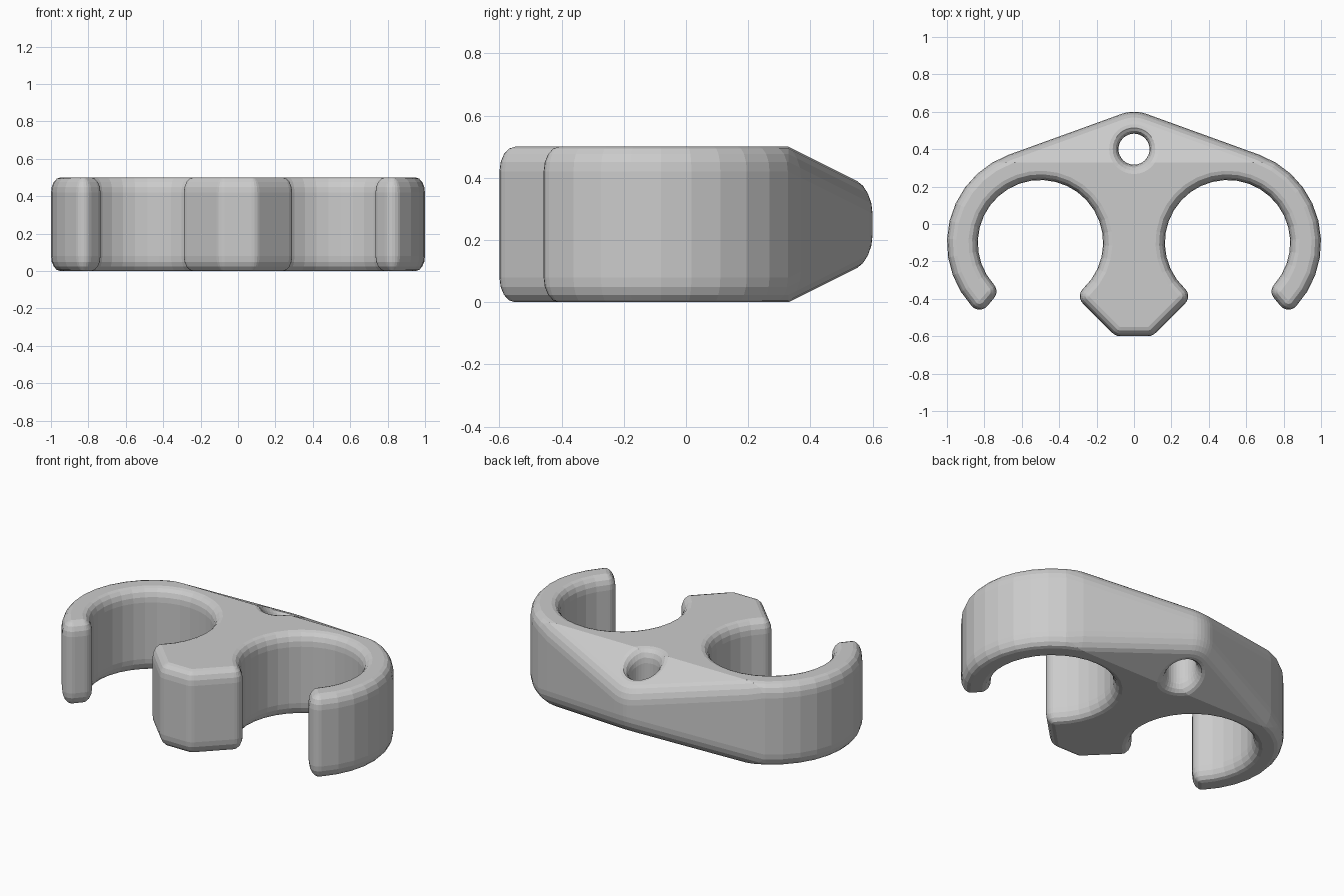
import bpy, bmesh
from math import sin, cos, asin, radians, degrees, pi

if "Cube" in bpy.data.objects:
    bpy.data.objects.remove(bpy.data.objects["Cube"])

HEIGHT, EDGE_IN, EDGE_Z, STEPS = 0.5, 0.05, 0.08, 4   # slab height, edge rounding
CX, CY, R_IN, R_OUT = 0.5, -0.1, 0.335, 0.5           # clip ring
FIL, END = 0.055, -50                                 # corner fillet, ring end angle
CREASE, SLOPE = 0.33, 0.5                             # tapered rear lug


def arc(cx, cy, r, a0, a1, n, side=1):
    """Points with outward normals: (x, y, nx, ny)."""
    out = []
    for i in range(n + 1):
        a = radians(a0 + (a1 - a0) * i / n)
        c, s = cos(a), sin(a)
        out.append((cx + r * c, cy + r * s, side * c, side * s))
    return out


def polar(r, a):
    return CX + r * cos(radians(a)), CY + r * sin(radians(a))


# Right half of the outline, clockwise from the rear lug to the centre block
a_out = END + degrees(asin(FIL / (R_OUT - FIL)))
a_in = END + degrees(asin(FIL / (R_IN + FIL)))
TAN, BLOCK = 70.1, 227.1
half = arc(0, 0.4, 0.2, 90, TAN, 3)
half += arc(CX, CY, R_OUT, TAN, a_out, 10)
half += arc(*polar(R_OUT - FIL, a_out), FIL, a_out, END - 90, 6)
half += arc(*polar(R_IN + FIL, a_in), FIL, END - 90, a_in - 180, 6)
half += arc(CX, CY, R_IN, a_in, BLOCK, 24, -1)
half += arc(*polar(R_IN + FIL, BLOCK), FIL, BLOCK - 180, -45, 6)
half += arc(0.073, -0.54, 0.06, -45, -90, 3)
outline = half + [(-x, y, -nx, ny) for x, y, nx, ny in reversed(half[1:])]
hole = arc(0, 0.4, 0.083, 0, 360, 32, -1)[:-1]

# Inset and height of each layer, bottom to top
lower = []
for i in range(STEPS + 1):
    a = pi / 2 * (1 - i / STEPS)
    lower.append((EDGE_IN * (1 - cos(a)), EDGE_Z * (1 - sin(a))))
layers = lower[:]
layers = [(d, z) for d, z in layers]
layers += [(d, HEIGHT - z) for d, z in reversed(lower)]

bm = bmesh.new()


def wall(points):
    """Stack inset copies of a loop and skin them; returns the end loops."""
    rings = [[bm.verts.new((x - d * nx, y - d * ny, z)) for x, y, nx, ny in points]
             for d, z in layers]
    n = len(points)
    for lo, hi in zip(rings, rings[1:]):
        for i in range(n):
            j = (i + 1) % n
            bm.faces.new((lo[i], lo[j], hi[j], hi[i]))


wall(outline)
wall(hole)
bmesh.ops.remove_doubles(bm, verts=bm.verts[:], dist=1e-4)

# Flat caps around the hole
for z in (0, HEIGHT):
    rim = [e for e in bm.edges if e.is_boundary
           and all(abs(v.co.z - z) < 1e-5 for v in e.verts)]
    bmesh.ops.triangle_fill(bm, edges=rim, use_beauty=True, normal=(0, 0, 1))

# Taper the rear lug from both sides
bmesh.ops.bisect_plane(bm, geom=bm.verts[:] + bm.edges[:] + bm.faces[:],
                       plane_co=(0, CREASE, 0), plane_no=(0, 1, 0))
for v in bm.verts:
    drop = SLOPE * max(0, v.co.y - CREASE)
    v.co.z += -drop if v.co.z > HEIGHT / 2 else drop
bmesh.ops.recalc_face_normals(bm, faces=bm.faces[:])

mesh = bpy.data.meshes.new("double_clip")
bm.to_mesh(mesh)
bm.free()
bpy.context.collection.objects.link(bpy.data.objects.new("double_clip", mesh))
